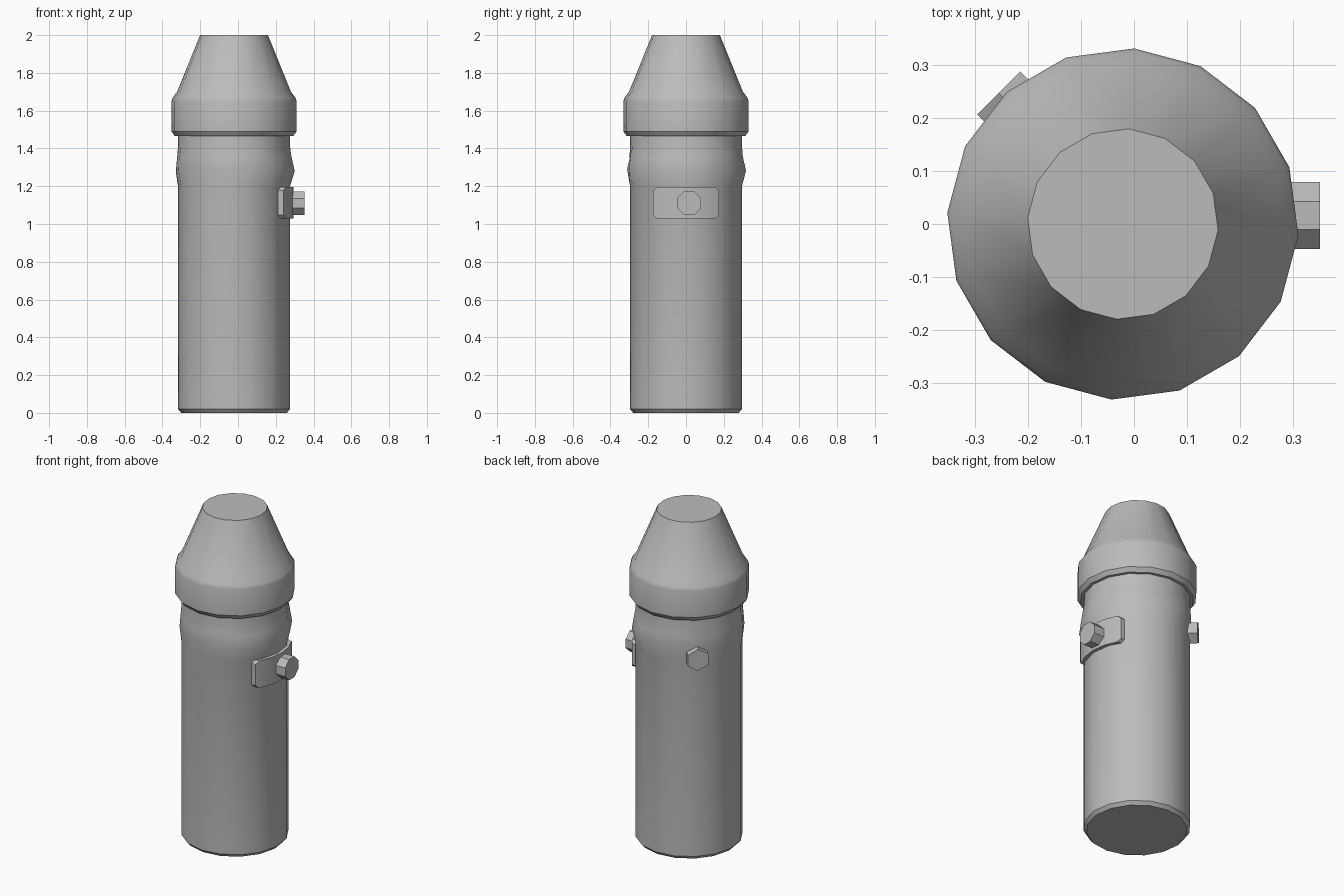
import bpy, bmesh
from math import cos, sin, pi, radians, sqrt
from mathutils import Matrix, Vector

if "Cube" in bpy.data.objects:
    bpy.data.objects.remove(bpy.data.objects["Cube"])

SIDES = 16
TURN = radians(-3.7)
AXIS_X = -0.021

grey = bpy.data.materials.new("plain_grey")
grey.use_nodes = True
grey.diffuse_color = (0.5, 0.5, 0.5, 1)
grey.node_tree.nodes["Principled BSDF"].inputs["Base Color"].default_value = (0.5, 0.5, 0.5, 1)


def finish(name, bm, angle=35):
    bmesh.ops.recalc_face_normals(bm, faces=bm.faces)
    mesh = bpy.data.meshes.new(name)
    bm.to_mesh(mesh)
    bm.free()
    obj = bpy.data.objects.new(name, mesh)
    mesh.materials.append(grey)
    bpy.context.collection.objects.link(obj)
    bpy.ops.object.select_all(action="DESELECT")
    obj.select_set(True)
    bpy.context.view_layer.objects.active = obj
    bpy.ops.object.shade_smooth_by_angle(angle=radians(angle))
    return obj


def lathe(name, profile, dent=None):
    """Closed faceted solid from (radius, height) pairs; dent shifts single points."""
    bm = bmesh.new()
    rings = []
    for level, (r, z) in enumerate(profile):
        ring = []
        for i in range(SIDES):
            a = TURN + 2 * pi * i / SIDES
            dr, dz = dent(level, i, a) if dent else (0, 0)
            ring.append(bm.verts.new((AXIS_X + (r + dr) * cos(a), (r + dr) * sin(a), z + dz)))
        rings.append(ring)
    for low, high in zip(rings, rings[1:]):
        for i in range(SIDES):
            j = (i + 1) % SIDES
            bm.faces.new((low[i], low[j], high[j], high[i]))
    bm.faces.new(rings[0])
    bm.faces.new(rings[-1])
    return finish(name, bm)


def stud(name, sides, radius, depth, centre, heading, spin):
    """Short prism pointing outwards along a heading."""
    bm = bmesh.new()
    bmesh.ops.create_cone(bm, cap_ends=True, segments=sides, radius1=radius,
                          radius2=radius, depth=depth)
    place = (Matrix.Translation(centre) @ Matrix.Rotation(heading, 4, "Z")
             @ Matrix.Rotation(pi / 2, 4, "Y") @ Matrix.Rotation(spin, 4, "Z"))
    bmesh.ops.transform(bm, matrix=place, verts=bm.verts)
    return finish(name, bm, 30)


# Main tube with an uneven swelling below the collar
def swelling(level, i, a):
    if level == 3:
        return 0.008 * cos(a) + 0.004 * sin(5 * i), 0.012 * sin(7 * i)
    if level == 4:
        return 0.004 * sin(3 * i), 0.02 * sin(4 * i)
    return 0, 0


lathe("body_tube", [(0.28, 0), (0.297, 0.02), (0.297, 1.2), (0.314, 1.28),
                    (0.304, 1.36), (0.297, 1.41), (0.297, 1.5)], swelling)

# Collar and tapered cap
lathe("collar_cap", [(0.29, 1.465), (0.314, 1.465), (0.332, 1.49), (0.332, 1.65),
                     (0.326, 1.668), (0.302, 1.70), (0.18, 2.0)])

# Plate wrapped around the tube, with clipped corners
bm = bmesh.new()
HALF_W, LOW, HIGH, CLIP = 0.175, 1.03, 1.195, 0.018
stations = [-HALF_W, -HALF_W + CLIP, -0.08, 0.0, 0.08, HALF_W - CLIP, HALF_W]
rows = []
for y in stations:
    clip = CLIP if abs(y) == HALF_W else 0
    row = []
    for r in (0.288, 0.315):
        x = AXIS_X + sqrt(r * r - y * y)
        row += [bm.verts.new((x, y, LOW + clip)), bm.verts.new((x, y, HIGH - clip))]
    rows.append([row[0], row[1], row[3], row[2]])
for a, b in zip(rows, rows[1:]):
    for i in range(4):
        j = (i + 1) % 4
        bm.faces.new((a[i], a[j], b[j], b[i]))
bm.faces.new(rows[0])
bm.faces.new(rows[-1])
finish("button_plate", bm, 30)

# Push button on the plate and hexagonal bolt on the back
stud("push_button", 8, 0.068, 0.08, Vector((0.311, 0.016, 1.11)), 0, pi / 8)
stud("hex_bolt", 6, 0.066, 0.06, Vector((-0.234, 0.226, 1.235)), radians(135), pi / 2)
